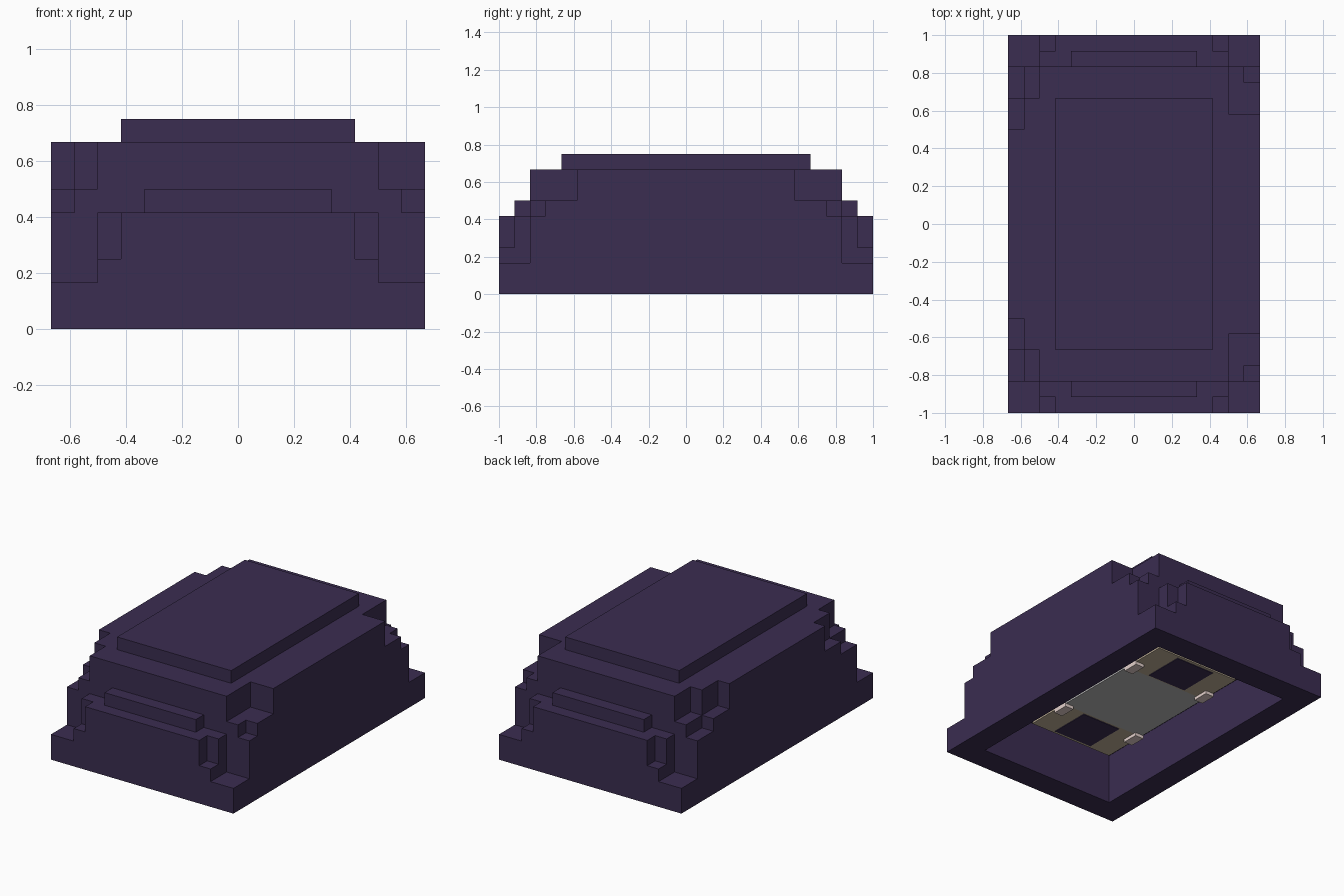
import bpy, bmesh, math
from mathutils import Vector

if "Cube" in bpy.data.objects:
    bpy.data.objects.remove(bpy.data.objects["Cube"])

U = 1 / 12  # one block of the stepped grid


def material(name, col):
    m = bpy.data.materials.new(name)
    m.diffuse_color = (*col, 1)
    m.use_nodes = True
    m.node_tree.nodes["Principled BSDF"].inputs["Base Color"].default_value = m.diffuse_color
    return m


PURPLE = material("dark purple", (0.043, 0.026, 0.082))
GREY = material("grey", (0.48, 0.48, 0.48))
TAN = material("tan", (0.53, 0.44, 0.32))
PALE = material("pale pink", (0.78, 0.64, 0.61))


def finish(name, bm, mat):
    me = bpy.data.meshes.new(name)
    bm.to_mesh(me)
    bm.free()
    me.materials.append(mat)
    ob = bpy.data.objects.new(name, me)
    bpy.context.collection.objects.link(ob)
    return ob


def box(name, x0, x1, y0, y1, z0, z1, mat):
    bm = bmesh.new()
    bmesh.ops.create_cube(bm, size=1)
    for v in bm.verts:
        v.co = Vector(((x0 + x1) / 2 + v.co.x * (x1 - x0),
                       (y0 + y1) / 2 + v.co.y * (y1 - y0),
                       (z0 + z1) / 2 + v.co.z * (z1 - z0))) * U
    return finish(name, bm, mat)


def height(x, y):
    """Top of the shell, in blocks, at a cell centre."""
    ax, ay = abs(x), abs(y)
    if ax > 8 or ay > 12:
        return 0
    if ay > 10:                          # stepped front and back
        if ax > 6:
            return 2
        if ax > 5 and ay > 11:
            return 3
        return 6 if ax < 4 and ay < 11 else 5
    if x > 7 and ay > 9 or x < -7 and ay > 8:   # small corner notches
        return 5
    if x > 6 and ay > 7 or x < -6 and ay > 8 or x < -7 and ay > 6:
        return 6
    return 9 if ax < 5 and ay < 8 else 8  # raised lid


def solid(p):
    if p.z < 0 or p.z > height(p.x, p.y):
        return False
    return not (abs(p.x) < 6 and abs(p.y) < 10 and p.z < 4)  # hollow underside


# Stepped shell: only the exposed block faces, merged into flat panels
bm = bmesh.new()
axes = [Vector((1, 0, 0)), Vector((0, 1, 0)), Vector((0, 0, 1))]
for i in range(-8, 8):
    for j in range(-12, 12):
        for k in range(9):
            c = Vector((i + .5, j + .5, k + .5))
            if not solid(c):
                continue
            for a in range(3):
                for s in (1, -1):
                    n = axes[a] * s
                    if solid(c + n):
                        continue
                    u = axes[(a + 1) % 3] / 2
                    w = axes[(a + 2) % 3] / 2 * s
                    m = c + n / 2
                    bm.faces.new([bm.verts.new(q * U) for q in
                                  (m - u - w, m + u - w, m + u + w, m - u + w)])
bmesh.ops.remove_doubles(bm, verts=bm.verts, dist=1e-4)
bmesh.ops.dissolve_limit(bm, angle_limit=math.radians(1),
                         verts=bm.verts, edges=bm.edges)
finish("stepped_shell", bm, PURPLE)

# Inner tray seen from below: grey middle, tan ends, dark panels, pale tabs
box("tray_middle", -3.7, 3.7, -3.6, 3.6, 1.95, 4, GREY)
for s, end in ((-1, "front"), (1, "back")):
    ya, yb = sorted((s * 3.6, s * 7.3))
    box(f"tray_{end}", -3.7, 3.7, ya, yb, 1.95, 4, TAN)
    ya, yb = sorted((s * 3.75, s * 7.05))
    box(f"tray_panel_{end}", -1.7, 1.7, ya, yb, 1.9, 1.95, PURPLE)
    ya, yb = sorted((s * 3.4, s * 4.7))
    for t, side in ((-1, "left"), (1, "right")):
        xa, xb = sorted((t * 3.0, t * 3.75))
        box(f"tab_{end}_{side}", xa, xb, ya, yb, 1.7, 2.3, PALE)
